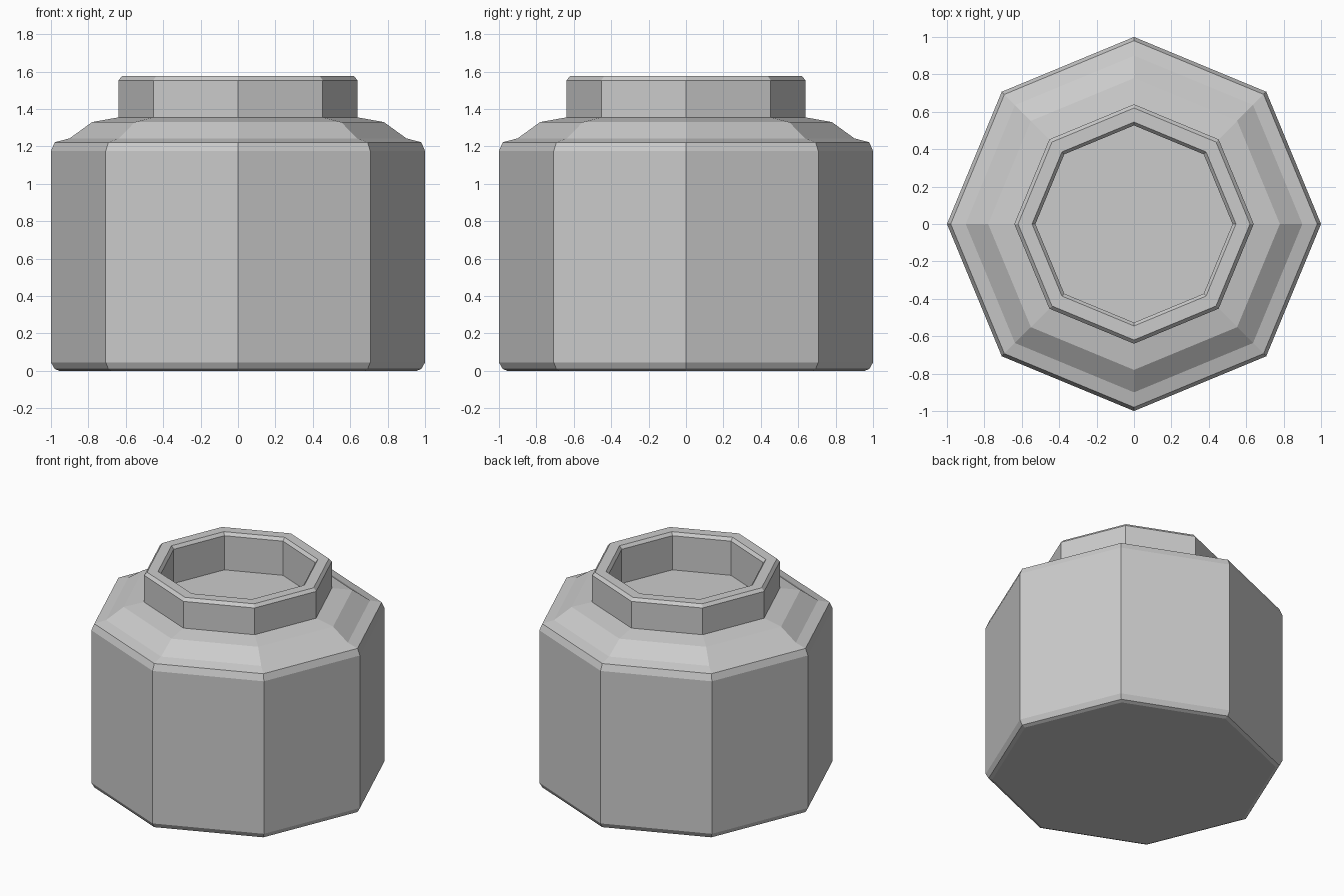
import bpy, bmesh
from math import cos, sin, tau

if "Cube" in bpy.data.objects:
    bpy.data.objects.remove(bpy.data.objects["Cube"])

SIDES = 8

def lathe(name, profile):
    """Revolve (radius, z) points into an eight-sided solid capped at both ends."""
    bm = bmesh.new()
    rings = [[bm.verts.new((r * cos(tau * i / SIDES), r * sin(tau * i / SIDES), z))
              for i in range(SIDES)] for r, z in profile]
    for a, b in zip(rings, rings[1:]):
        for i in range(SIDES):
            j = (i + 1) % SIDES
            bm.faces.new((a[i], a[j], b[j], b[i]))
    bm.faces.new(rings[0][::-1])
    bm.faces.new(rings[-1])
    mesh = bpy.data.meshes.new(name)
    bm.to_mesh(mesh)
    bm.free()
    obj = bpy.data.objects.new(name, mesh)
    bpy.context.collection.objects.link(obj)
    return obj

# Chamfered body and sloping shoulder
body = [(0.955, 0.0), (0.98, 0.01), (1.0, 0.045), (1.0, 1.175), (0.98, 1.222),
        (0.90, 1.243), (0.78, 1.33)]
# Upright neck with a chamfered rim
neck = [(0.64, 1.355), (0.64, 1.553), (0.62, 1.575)]
# Shallow recess inside the neck
recess = [(0.545, 1.575), (0.527, 1.553), (0.527, 1.30)]

lathe("jar", body + neck + recess)
